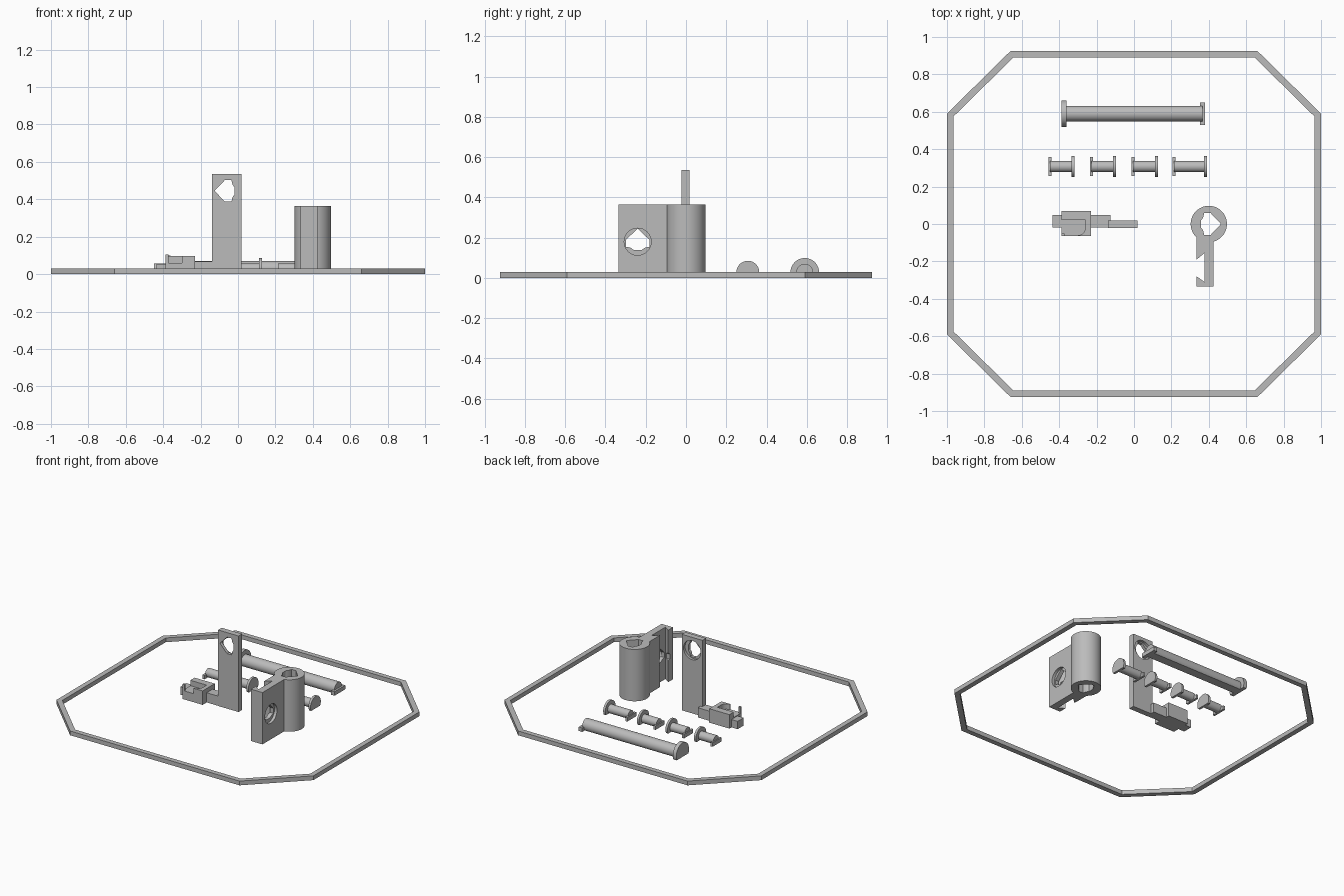
import bpy, bmesh, math
from mathutils import Vector

if "Cube" in bpy.data.objects:
    bpy.data.objects.remove(bpy.data.objects["Cube"])

grey = bpy.data.materials.new("plain_grey")
grey.use_nodes = True
grey.diffuse_color = (0.5, 0.5, 0.5, 1)
grey.node_tree.nodes["Principled BSDF"].inputs["Base Color"].default_value = (0.5, 0.5, 0.5, 1)


def prism(name, pts, lo, hi, axis="Z"):
    """Extrude a 2D outline from lo to hi along an axis."""
    place = {"X": lambda p, t: (t, p[0], p[1]),
             "Y": lambda p, t: (p[0], t, p[1]),
             "Z": lambda p, t: (p[0], p[1], t)}[axis]
    bm = bmesh.new()
    face = bm.faces.new([bm.verts.new(place(p, lo)) for p in pts])
    shift = Vector(place((0, 0), hi - lo))
    top = bmesh.ops.extrude_face_region(bm, geom=[face])["geom"]
    bmesh.ops.translate(bm, vec=shift, verts=[v for v in top if isinstance(v, bmesh.types.BMVert)])
    bmesh.ops.recalc_face_normals(bm, faces=bm.faces)
    mesh = bpy.data.meshes.new(name)
    bm.to_mesh(mesh)
    bm.free()
    mesh.materials.append(grey)
    ob = bpy.data.objects.new(name, mesh)
    bpy.context.collection.objects.link(ob)
    return ob


def box(name, x, y, z):
    return prism(name, [(x[0], y[0]), (x[1], y[0]), (x[1], y[1]), (x[0], y[1])], *z)


def select(ob):
    bpy.ops.object.select_all(action="DESELECT")
    ob.select_set(True)
    bpy.context.view_layer.objects.active = ob


def combine(ob, other, operation="DIFFERENCE"):
    mod = ob.modifiers.new("combine", "BOOLEAN")
    mod.operation, mod.solver, mod.object = operation, "EXACT", other
    select(ob)
    bpy.ops.object.modifier_apply(modifier=mod.name)
    bpy.data.objects.remove(other)


def smooth(ob):
    select(ob)
    bpy.ops.object.shade_smooth_by_angle(angle=math.radians(30))


def circle(cx, cy, r, n=48):
    return [(cx + r * math.cos(math.tau * i / n), cy + r * math.sin(math.tau * i / n)) for i in range(n)]


def keyed(cx, cy, angle):
    """Pointed hole outline, its tip turned to the given angle."""
    half = [(0.01, 0.058), (-0.025, 0.058), (-0.03, 0.035), (-0.042, 0.018)]
    pts = [(0.065, 0)] + half + [(u, -v) for u, v in reversed(half)]
    c, s = math.cos(angle), math.sin(angle)
    return [(cx + u * c - v * s, cy + u * s + v * c) for u, v in pts]


def cut_round(y, r, z=0.028, n=32):
    """Circle standing on the floor with its underside cut flat."""
    a = math.asin(z / r)
    return [(y + r * math.cos(t), z + r * math.sin(t))
            for t in (-a + (math.pi + 2 * a) * i / n for i in range(n + 1))]


# Octagonal border
def octagon(x, y, cx, cy):
    return [(cx, -y), (x, -cy), (x, cy), (cx, y), (-cx, y), (-x, cy), (-x, -cy), (-cx, -y)]


border = prism("border", octagon(1, 0.925, 0.66, 0.59), 0, 0.03)
combine(border, prism("border_cut", octagon(0.965, 0.89, 0.645, 0.575), -0.1, 0.1))

# Barrel with its dovetail plate
barrel = prism("barrel", circle(0.4, 0, 0.097, 64), 0, 0.365)
combine(barrel, box("barrel_plate", (0.335, 0.425), (-0.335, -0.03), (0, 0.365)), "UNION")
combine(barrel, prism("bore", keyed(0.4, 0, 0), -0.1, 0.5))
slot = [(0.30, -0.19), (0.335, -0.19), (0.377, -0.155), (0.377, -0.31), (0.335, -0.28), (0.30, -0.28)]
combine(barrel, prism("slot", slot, -0.1, 0.5))
combine(barrel, prism("plate_recess", circle(-0.24, 0.18, 0.067), 0.405, 0.5, "X"))
combine(barrel, prism("plate_hole", keyed(-0.24, 0.18, math.pi / 2), 0.3, 0.5, "X"))
smooth(barrel)

# Upright plate with a recessed hole at the back
upright = box("upright_plate", (-0.14, 0.02), (-0.022, 0.018), (0, 0.535))
combine(upright, prism("upright_recess", circle(-0.06, 0.445, 0.067), 0, 0.1, "Y"))
combine(upright, prism("upright_hole", keyed(-0.06, 0.445, math.pi), -0.1, 0.1, "Y"))
smooth(upright)

# Lever joined to the foot of the upright plate
box("lever_arm", (-0.235, -0.125), (-0.02, 0.047), (0, 0.068))
box("lever_tip", (-0.435, -0.38), (-0.02, 0.047), (0, 0.055))
block = box("lever_block", (-0.387, -0.23), (-0.065, 0.07), (0, 0.098))
corner = [(-0.30 + 0.04 * math.sin(t), -0.02 - 0.04 * math.cos(t))
          for t in (math.pi / 2 * i / 8 for i in range(9))]
pocket = [(-0.42, -0.1), (-0.30, -0.1)] + corner + [(-0.26, 0.022), (-0.42, 0.022)]
combine(block, prism("pocket", pocket, 0.06, 0.2))
smooth(block)
box("lever_post", (-0.387, -0.372), (-0.065, -0.05), (0.05, 0.104))


# Pins: round shaft, tall round head at one end, low flat foot at the other
def pin(name, y, head_x, foot_x, shaft_r, head_r, foot_w, t):
    d = 1 if foot_x > head_x else -1
    smooth(prism(name + "_shaft", cut_round(y, shaft_r), *sorted((head_x + d * t / 2, foot_x - d * t / 2)), "X"))
    smooth(prism(name + "_head", cut_round(y, head_r), *sorted((head_x, head_x + d * t)), "X"))
    box(name + "_foot", sorted((foot_x, foot_x - d * t)), (y - foot_w, y + foot_w), (0, 0.028))


pin("long_pin", 0.59, -0.387, 0.38, 0.042, 0.071, 0.06, 0.027)
for i, (foot, head) in enumerate([(-0.457, -0.317), (-0.235, -0.095), (-0.013, 0.127), (0.207, 0.39)]):
    pin(f"short_pin_{i + 1}", 0.307, head, foot, 0.03, 0.057, 0.05, 0.016)
